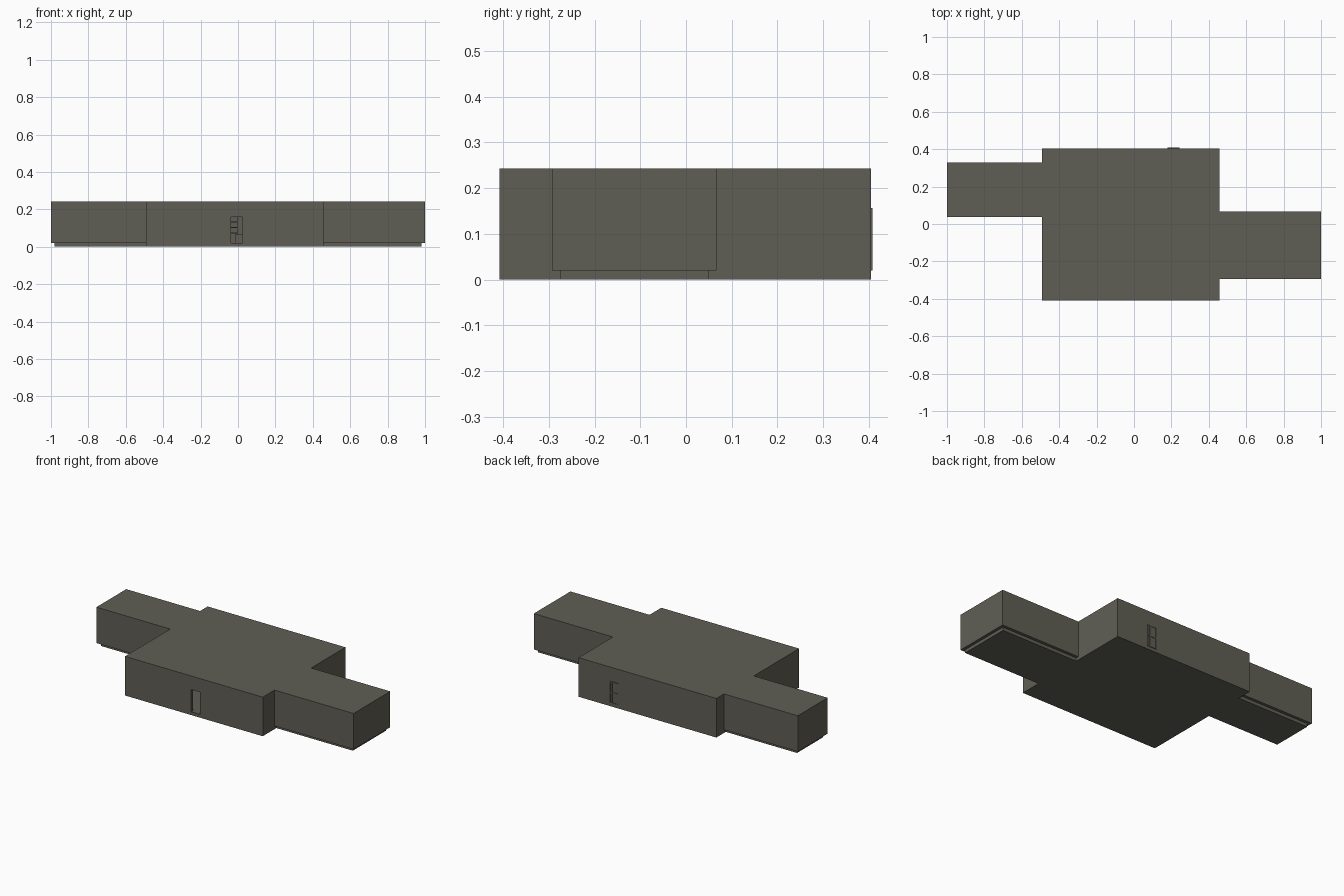
import bpy
import bmesh
from mathutils import Vector

cube = bpy.data.objects.get("Cube")
if cube:
    bpy.data.objects.remove(cube, do_unlink=True)

concrete = bpy.data.materials.new("olive_grey_concrete")
concrete.use_nodes = True
colour = (0.117, 0.114, 0.091, 1)
concrete.diffuse_color = colour
concrete.node_tree.nodes["Principled BSDF"].inputs["Base Color"].default_value = colour


def box(name, low, high):
    """Box spanning two opposite corners."""
    low, high = Vector(low), Vector(high)
    bm = bmesh.new()
    bmesh.ops.create_cube(bm, size=1)
    bmesh.ops.scale(bm, vec=high - low, verts=bm.verts)
    bmesh.ops.translate(bm, vec=(low + high) / 2, verts=bm.verts)
    mesh = bpy.data.meshes.new(name)
    bm.to_mesh(mesh)
    bm.free()
    mesh.materials.append(concrete)
    obj = bpy.data.objects.new(name, mesh)
    bpy.context.collection.objects.link(obj)
    return obj


def cut(target, cutter):
    """Subtract the cutter, then discard it."""
    cutter.hide_render = True
    mod = target.modifiers.new("cut", "BOOLEAN")
    mod.operation = "DIFFERENCE"
    mod.solver = "EXACT"
    mod.object = cutter
    bpy.context.view_layer.objects.active = target
    bpy.ops.object.modifier_apply(modifier=mod.name)
    bpy.data.objects.remove(cutter, do_unlink=True)


TOP, FLOOR, WALL = 0.243, 0.02, 0.02
X0, X1, Y0, Y1 = -0.492, 0.456, -0.408, 0.404

# Hollow main hall with an open front doorway
hall = box("main_hall", (X0, Y0, 0), (X1, Y1, TOP))
cut(hall, box("room_cutter", (X0 + WALL, Y0 + WALL, FLOOR),
              (X1 - WALL, Y1 - WALL, TOP - WALL)))
cut(hall, box("doorway_cutter", (-0.037, Y0 - 0.05, FLOOR),
              (0.025, Y0 + 0.05, 0.158)))

# Side wings overhanging inset plinths
INSET = 0.018
for side, xa, xb, ya, yb in (("right", -1, X0, 0.037, 0.33),
                             ("left", X1, 1, -0.293, 0.067)):
    box(side + "_wing", (xa, ya, FLOOR), (xb, yb, TOP))
    pa = xa + INSET if side == "right" else xa
    pb = xb - INSET if side == "left" else xb
    box(side + "_plinth", (pa, ya + INSET, 0), (pb, yb - INSET, FLOOR))

# Interior partition and furniture glimpsed through the doorway
box("partition", (-0.005, 0.1, FLOOR), (X1 - WALL, 0.12, TOP - WALL))
box("counter", (-0.015, 0.02, FLOOR), (0.15, 0.1, 0.065))
for i in range(3):
    z = 0.07 + 0.03 * i
    box(f"shelf_{i + 1}", (-0.2, 0.3, z), (-0.005, 0.36, z + 0.006))

# Back door: raised frame, mullion and rails on the wall
DX0, DX1, DZ0, DZ1, BAR = 0.18, 0.243, 0.02, 0.156, 0.006
back_door = box("back_door", (DX0, Y1 - 0.01, DZ0), (DX1, Y1 + 0.001, DZ1))
for name, x in (("door_jamb_right", DX0), ("door_mullion", 0.222),
                ("door_jamb_left", DX1 - BAR)):
    box(name, (x, Y1, DZ0), (x + BAR, Y1 + 0.004, DZ1))
for name, z in (("door_sill", DZ0), ("door_rail", 0.085),
                ("door_head", DZ1 - BAR)):
    box(name, (DX0, Y1, z), (DX1, Y1 + 0.004, z + BAR))
